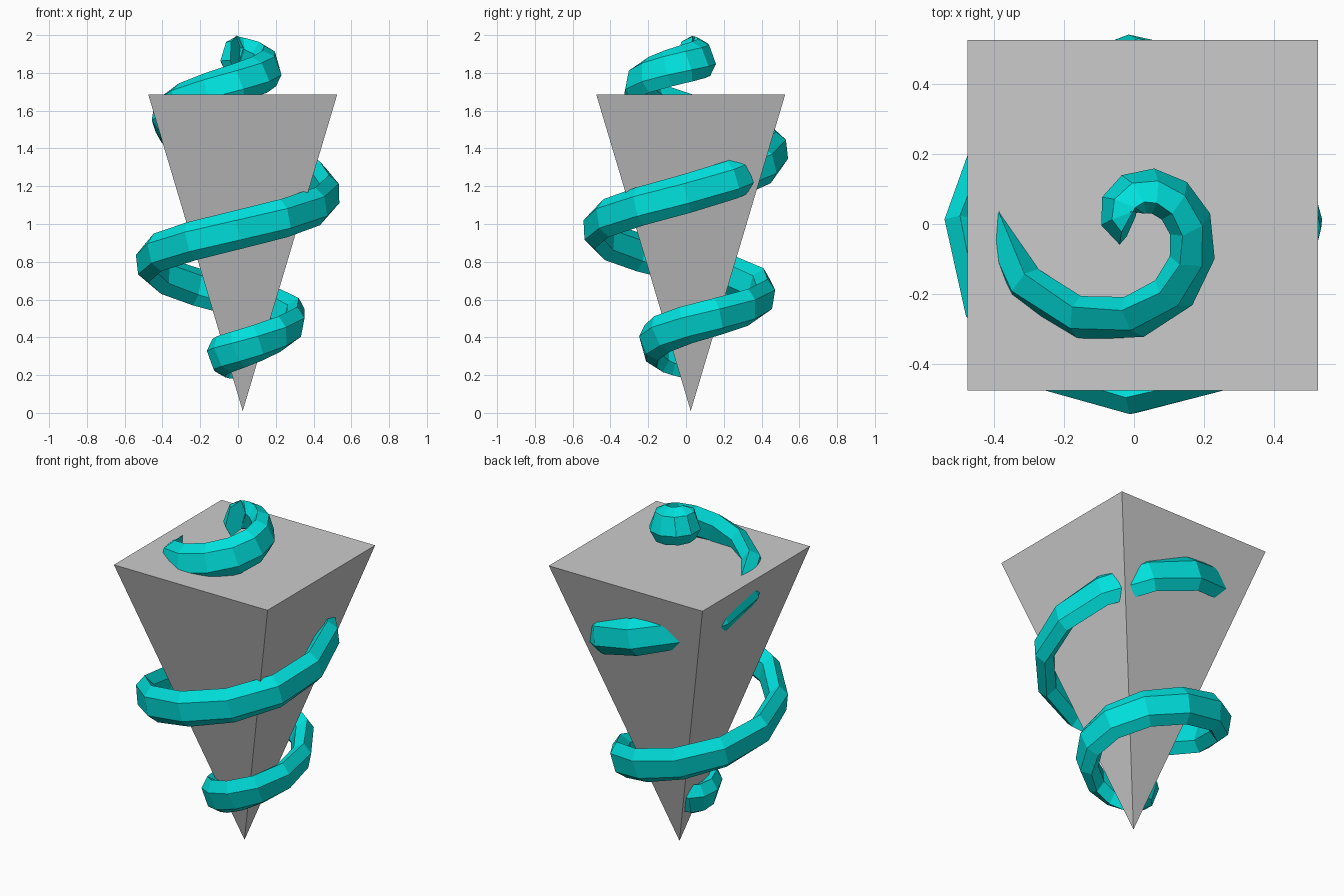
import bpy, bmesh, math
from mathutils import Vector

if "Cube" in bpy.data.objects:
    bpy.data.objects.remove(bpy.data.objects["Cube"])


def make_object(name, bm, color=None):
    bmesh.ops.recalc_face_normals(bm, faces=bm.faces)
    mesh = bpy.data.meshes.new(name)
    bm.to_mesh(mesh)
    bm.free()
    obj = bpy.data.objects.new(name, mesh)
    bpy.context.collection.objects.link(obj)
    if color:
        mat = bpy.data.materials.new(name + "_color")
        mat.diffuse_color = color
        mat.use_nodes = True
        mat.node_tree.nodes["Principled BSDF"].inputs["Base Color"].default_value = mat.diffuse_color
        mesh.materials.append(mat)
    return obj


def sample(values, t):
    """Smooth interpolation through evenly spaced values."""
    i = max(0, min(int(t), len(values) - 2))
    u = t - i
    b, c = values[i], values[i + 1]
    a = values[i - 1] if i > 0 else 2 * b - c
    d = values[i + 2] if i + 2 < len(values) else 2 * c - b
    return b + 0.5 * u * (c - a + u * (2*a - 5*b + 4*c - d + u * (3*(b - c) + d - a)))


# Inverted square pyramid, slightly off centre
bm = bmesh.new()
apex = bm.verts.new((0.025, 0.025, 0.01))
top = [bm.verts.new((0.025 + x, 0.025 + y, 1.685))
       for x, y in ((-.5, -.5), (.5, -.5), (.5, .5), (-.5, .5))]
bm.faces.new(top)
for i in range(4):
    bm.faces.new((top[i], top[i - 1], apex))
make_object("inverted_pyramid", bm)

# Spiral path: radius and height at every quarter turn, starting at the back
RADII = [.02, .09, .175, .295, .415, .485, .49, .485, .485, .40, .265, .16, .085, .015]
HEIGHTS = [.28, .285, .335, .465, .61, .79, .97, 1.16, 1.39, 1.59, 1.75, 1.85, 1.89, 1.9]
STEPS = 3


def path(t):
    a = math.radians(90 + 90 * t)
    r = sample(RADII, t)
    return Vector((r * math.cos(a), r * math.sin(a), sample(HEIGHTS, t)))


# Ribbon: tall hexagonal section swept along the path, leaning with the sphere
SECTION = [(.05, -.053), (.05, .053), (0, .103), (-.05, .053), (-.05, -.053), (0, -.103)]
last = len(RADII) - 1
bm = bmesh.new()
rings = []
for k in range(last * STEPS + 1):
    t = k / STEPS
    p = path(t)
    tan = (path(min(t + .1, last)) - path(max(t - .1, 0))).normalized()
    side = Vector((tan.y, -tan.x, 0)).normalized()
    up = side.cross(tan)
    lean = 0.33 * (p.z - 1.09) / 0.81
    out = side * math.cos(lean) + up * math.sin(lean)
    rise = up * math.cos(lean) - side * math.sin(lean)
    rings.append([bm.verts.new(p + out * u + rise * v) for u, v in SECTION])
for a, b in zip(rings, rings[1:]):
    for i in range(6):
        bm.faces.new((a[i - 1], a[i], b[i], b[i - 1]))
bm.faces.new(rings[0])
bm.faces.new(rings[-1])
make_object("spiral_ribbon", bm, (0.0, 0.75, 0.72, 1))
